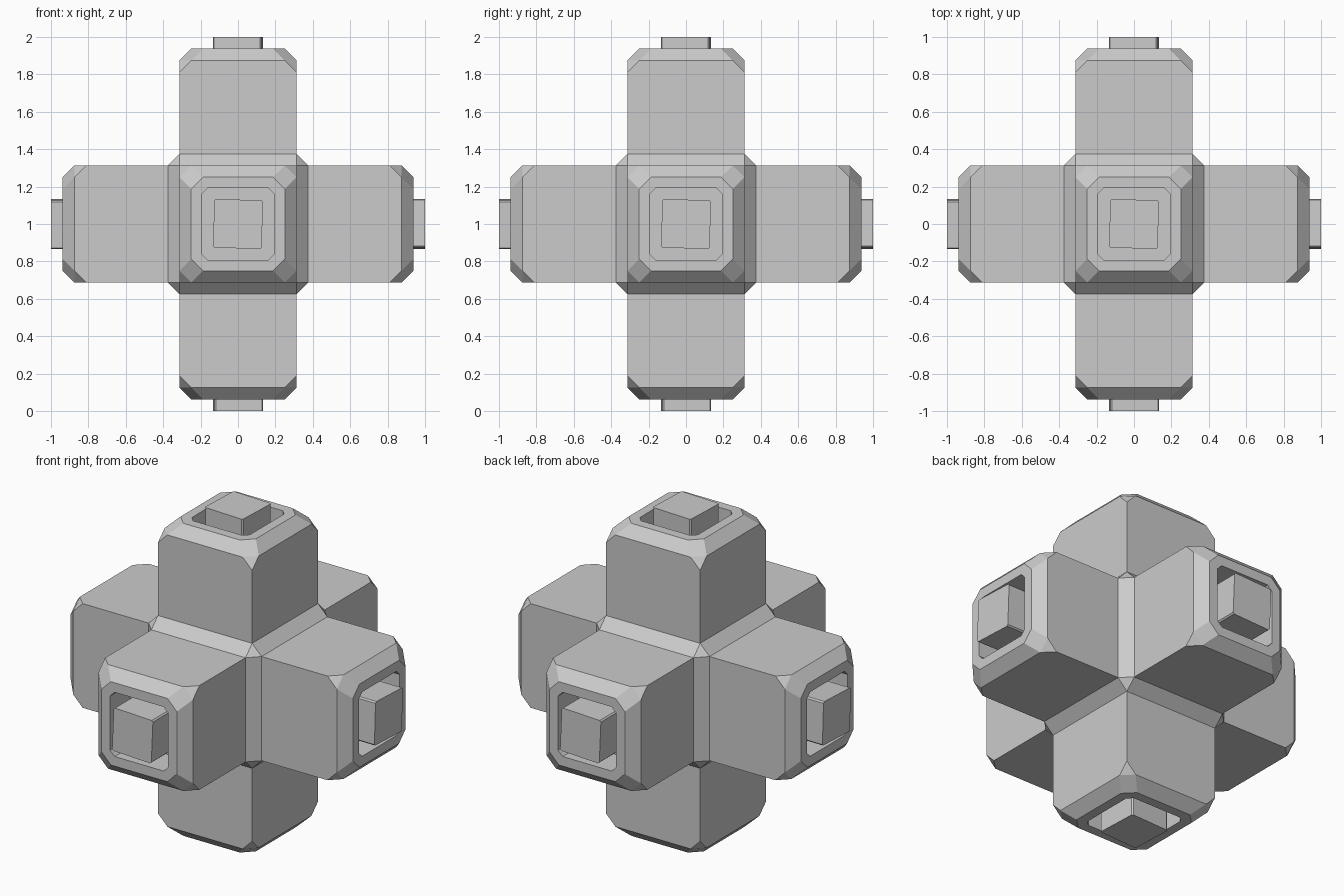
import bpy, bmesh, math
from mathutils import Vector, Matrix

if "Cube" in bpy.data.objects:
    bpy.data.objects.remove(bpy.data.objects["Cube"])

CENTRE = Matrix.Translation((0, 0, 1))
DIRS = [Vector(d) for d in ((1, 0, 0), (-1, 0, 0), (0, 1, 0),
                            (0, -1, 0), (0, 0, 1), (0, 0, -1))]


def finish(bm, name):
    bmesh.ops.recalc_face_normals(bm, faces=bm.faces)
    mesh = bpy.data.meshes.new(name)
    bm.to_mesh(mesh)
    bm.free()
    obj = bpy.data.objects.new(name, mesh)
    bpy.context.collection.objects.link(obj)
    return obj


def place(direction):
    return CENTRE @ direction.to_track_quat('Z', 'Y').to_matrix().to_4x4()


def ring(bm, mat, half, cut, z):
    """Square ring with clipped corners (4 points when cut is 0)."""
    pts = []
    for k in range(4):
        rot = Matrix.Rotation(k * math.pi / 2, 4, 'Z')
        corner = [(half, half - cut), (half - cut, half)] if cut else [(half, half)]
        pts += [bm.verts.new(mat @ rot @ Vector((x, y, z))) for x, y in corner]
    return pts


def bridge(bm, a, b):
    n = len(a)
    for i in range(n):
        j = (i + 1) % n
        bm.faces.new((a[i], a[j], b[j], b[i]))


def add_arm(bm, mat):
    base = ring(bm, mat, 0.3125, 0, 0.375)
    edge = ring(bm, mat, 0.3125, 0, 0.8125)
    shoulder = ring(bm, mat, 0.3125, 0.0625, 0.875)
    rim = ring(bm, mat, 0.25, 0.0625, 0.9375)
    mouth = ring(bm, mat, 0.1925, 0.03, 0.9375)
    floor = ring(bm, mat, 0.1925, 0.03, 0.75)
    # sides with clipped top corners
    for k in range(4):
        j = (k + 1) % 4
        bm.faces.new((base[k], base[j], edge[j], shoulder[2 * j],
                      shoulder[2 * k + 1], edge[k]))
        bm.faces.new((edge[k], shoulder[2 * k], shoulder[2 * k + 1]))
    # bevelled end and recess
    bridge(bm, shoulder, rim)
    bridge(bm, rim, mouth)
    bridge(bm, mouth, floor)
    bm.faces.new(floor)


# chamfered core, opened where the arms attach
bm = bmesh.new()
bmesh.ops.create_cube(bm, size=0.75, matrix=CENTRE)
bmesh.ops.bevel(bm, geom=bm.edges[:], offset=0.0625, segments=1,
                affect='EDGES', profile=0.5)
big = [f for f in bm.faces if f.calc_area() > 0.3]
bmesh.ops.delete(bm, geom=big, context='FACES')

# six arms
for d in DIRS:
    add_arm(bm, place(d))
bmesh.ops.remove_doubles(bm, verts=bm.verts, dist=0.0005)
finish(bm, "six_way_block")

# slightly turned pegs in the recesses
for d, side in zip(DIRS, ("right", "left", "back", "front", "top", "bottom")):
    bm = bmesh.new()
    mat = place(d) @ Matrix.Rotation(math.radians(-2.4), 4, 'Z')
    low = ring(bm, mat, 0.13, 0.008, 0.75)
    high = ring(bm, mat, 0.13, 0.008, 1.0)
    bridge(bm, low, high)
    bm.faces.new(low)
    bm.faces.new(high)
    finish(bm, side + "_peg")
